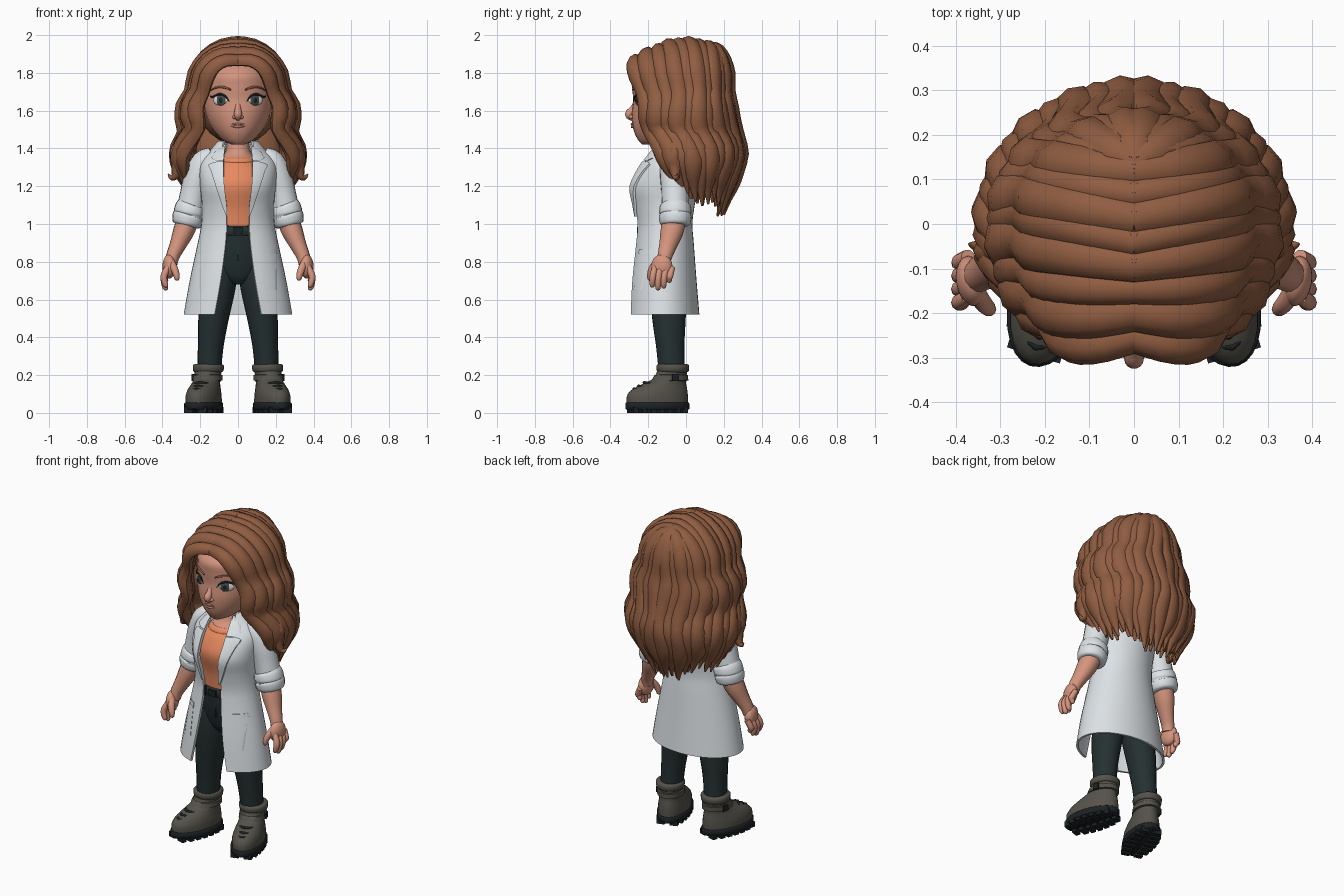
import bpy, bmesh, random
from math import sin, cos, pi, radians, asin
from mathutils import Vector, Matrix

random.seed(4)
if "Cube" in bpy.data.objects:
    bpy.data.objects.remove(bpy.data.objects["Cube"])


def material(name, r, g, b):
    m = bpy.data.materials.new(name)
    m.use_nodes = True
    m.diffuse_color = (r, g, b, 1)
    shader = m.node_tree.nodes["Principled BSDF"]
    shader.inputs["Base Color"].default_value = (r, g, b, 1)
    shader.inputs["Roughness"].default_value = 0.8
    return m


HAIR = material("brown hair", .28, .11, .053)
SKIN = material("skin", .66, .3, .21)
SHIRT = material("orange shirt", .83, .26, .12)
COAT = material("white coat", .72, .76, .79)
TROUSER = material("dark trousers", .018, .03, .031)
BOOT = material("grey boot", .09, .085, .068)
SOLE = material("black sole", .012, .016, .018)
WHITE = material("eye white", .75, .74, .72)
IRIS = material("iris", .055, .078, .075)
LIP = material("lips", .5, .2, .15)


def finish(name, bm, mat, mirror=False, matrix=None):
    if matrix:
        bm.transform(matrix)
    bmesh.ops.recalc_face_normals(bm, faces=bm.faces)
    me = bpy.data.meshes.new(name)
    bm.to_mesh(me)
    bm.free()
    me.materials.append(mat)
    me.shade_smooth()
    me.set_sharp_from_angle(angle=radians(50))
    ob = bpy.data.objects.new(name, me)
    bpy.context.collection.objects.link(ob)
    if mirror:
        ob.modifiers.new("mirror", 'MIRROR').use_mirror_merge = False


def skin_rings(name, strips, mat, **kw):
    """Bridge each list of closed rings into a capped solid."""
    bm = bmesh.new()
    for rings in strips:
        vs = [[bm.verts.new(p) for p in ring] for ring in rings]
        n = len(vs[0])
        for a, b in zip(vs, vs[1:]):
            for i in range(n):
                j = (i + 1) % n
                bm.faces.new((a[i], a[j], b[j], b[i]))
        bm.faces.new(vs[0])
        bm.faces.new(vs[-1])
    finish(name, bm, mat, **kw)


def dense(rows, k=4):
    """Catmull-Rom refinement of rows of values."""
    out = []
    for i in range(len(rows) - 1):
        a, b, c, d = (rows[max(0, min(len(rows) - 1, i + o))] for o in (-1, 0, 1, 2))
        for s in range(k):
            t = s / k
            out.append([q + t / 2 * (r - p + t * (2*p - 5*q + 4*r - u + t * (3*q - p - 3*r + u)))
                        for p, q, r, u in zip(a, b, c, d)])
    return out + [list(rows[-1])]


def at(rows, z):
    """Interpolate rows by their first value."""
    rows = sorted(rows)
    z = max(rows[0][0], min(rows[-1][0], z))
    for a, b in zip(rows, rows[1:]):
        if z <= b[0]:
            t = (z - a[0]) / (b[0] - a[0])
            return [p + (q - p) * t for p, q in zip(a, b)]


def front_y(rows, x, z):
    _, rx, cy, ry = at(rows, z)[:4]
    return cy - ry * cos(asin(min(.99, abs(x) / rx)))


def loft(name, rows, mat, k=4, n=28, **kw):
    """Stack of ellipses given as height, half width, centre y, half depth."""
    rings = [[(rx * sin(2*pi*i/n), cy - ry * cos(2*pi*i/n), z) for i in range(n)]
             for z, rx, cy, ry in dense(rows, k)]
    skin_rings(name, [rings], mat, **kw)


def tube_rings(pts, sides=8, wide=1, deep=1, centre=False, k=3):
    pts = dense(pts, k)
    rings = []
    for i, p in enumerate(pts):
        pos = Vector(p[:3])
        t = (Vector(pts[min(i+1, len(pts)-1)][:3]) - Vector(pts[max(i-1, 0)][:3])).normalized()
        out = pos - Vector((0, 0, min(pos.z, 1.65))) if centre else Vector((.02, -1, .1))
        out = (out - t * out.dot(t)).normalized()
        side, r = t.cross(out), max(p[3], .002)
        rings.append([pos + side * (r*wide*cos(2*pi*j/sides)) + out * (r*deep*sin(2*pi*j/sides))
                      for j in range(sides)])
    return rings


def tube(name, pts, mat, sides=10, wide=1, deep=1, **kw):
    skin_rings(name, [tube_rings(pts, sides, wide, deep)], mat, **kw)


def ball(name, c, r, mat, turn=0, mirror=False):
    bm = bmesh.new()
    bmesh.ops.create_uvsphere(bm, u_segments=20, v_segments=14, radius=1)
    m = Matrix.Translation(c) @ Matrix.Rotation(radians(turn), 4, 'Z') @ Matrix.Diagonal((*r, 1))
    finish(name, bm, mat, mirror=mirror, matrix=m)


def boxes(name, items, mat, **kw):
    bm = bmesh.new()
    for c, s in items:
        bmesh.ops.create_cube(bm, size=1, matrix=Matrix.Translation(c) @ Matrix.Diagonal((*s, 1)))
    finish(name, bm, mat, **kw)


# Head, face and neck
head = dense([(1.42, .03, -.19, .04), (1.44, .075, -.155, .095), (1.48, .118, -.115, .157),
              (1.53, .152, -.09, .194), (1.59, .174, -.08, .207), (1.66, .184, -.075, .205),
              (1.73, .18, -.07, .215), (1.8, .165, -.065, .212), (1.88, .1, -.05, .12)])
loft("head", head, SKIN, k=1)
loft("neck", [(1.3, .115, -.1, .115), (1.345, .095, -.092, .1), (1.39, .063, -.085, .066),
              (1.5, .055, -.08, .055)], SKIN)
tube("nose", [(0, -.264, 1.645, .014), (0, -.282, 1.61, .016), (0, -.303, 1.58, .022),
              (0, -.283, 1.553, .01)], SKIN, 14)
ball("nostril", (.017, -.285, 1.567), (.013, .018, .011), SKIN, mirror=True)
ball("ear", (.18, -.09, 1.6), (.016, .032, .045), SKIN, mirror=True)
ey = front_y(head, .093, 1.655)
ball("eye_white", (.093, ey + .005, 1.655), (.043, .011, .028), WHITE, 28, True)
ball("iris", (.09, ey - .002, 1.655), (.03, .008, .029), IRIS, 28, True)
ball("pupil", (.09, ey - .006, 1.655), (.015, .006, .017), SOLE, 28, True)
for name, mat, arc in (
        ("upper_lash", SOLE, [(.047, 1.648, .002), (.068, 1.678, .005), (.1, 1.687, .006), (.135, 1.672, .005), (.148, 1.678, .002)]),
        ("eyebrow", HAIR, [(.038, 1.71, .004), (.075, 1.724, .006), (.115, 1.723, .005), (.148, 1.706, .003)])):
    tube(name, [(x, front_y(head, x, z) - .003, z, r) for x, z, r in arc], mat, mirror=True)
for name, z, r in (("upper_lip", 1.529, .007), ("lower_lip", 1.516, .009)):
    tube(name, [(x, front_y(head, x, z) - .002 + abs(x) * .1, z, r * (1 - abs(x) * 22))
                for x in (-.038, -.018, 0, .018, .038)], LIP)

# Hair: wavy strands swept from the parting down an envelope
ENV = dense([(1.7, .274, .37, .248, 41), (1.6, .322, .35, .262, 42), (1.5, .305, .325, .275, 46),
             (1.4, .352, .3, .324, 55), (1.3, .335, .28, .292, 62), (1.2, .305, .2, .265, 70),
             (1.02, .25, .15, .21, 76)])


def hair_point(s, z, scale):
    _, rx, rf, rb, start = at(ENV, z)
    a = radians(start + (180 - start) * s)
    return Vector((rx * sin(a), -cos(a) * (rf if cos(a) > 0 else rb), z)) * scale


def strand(s, scale, r):
    y0 = min(.14, -.285 + s * .65)
    top = 1.985 - 1.5 * y0 * y0 - (1 - scale) * .25
    rim = hair_point(s, 1.7, scale)
    front = max(0, 1 - 3 * s)
    pts = []
    for t in (0, 22, 45, 68):
        q = radians(t)
        pts.append((rim.x * sin(q) - .006, y0 + (rim.y - y0) * sin(q) - .045 * sin(2 * q) * front,
                    1.7 + (top - 1.7) * cos(q) ** .95 + .02 * sin(2 * q) * front, r * (.75 + t / 250)))
    end = 1.22 - .15 * min(1, s * 1.5) + random.uniform(-.045, .04)
    steps = 8
    for i in range(steps + 1):
        f = i / steps
        z = 1.7 + (end - 1.7) * f
        p = hair_point(s + .018 * sin(f * 11 + s * 4), z, scale)
        pts.append((p.x, p.y, z, r * (1.05 - .15 * cos(f * 14)) * (1 if f < .7 else (1.04 - f) / .34)))
    return tube_rings(pts, 8, 1.1, .85, centre=True, k=2)


N = 12
skin_rings("hair_strands", [strand((i + .5) / N, .92, .041 + .008 * (i % 2)) for i in range(N)],
           HAIR, mirror=True)
skin_rings("hair_underlayer", [strand((i + 1) / N, .8, .055) for i in range(2, N - 1)],
           HAIR, mirror=True)
tube("hair_side_curl", [(.3, -.06, 1.46, .02), (.325, -.06, 1.38, .036), (.318, -.06, 1.31, .034),
                        (.33, -.055, 1.26, .024), (.352, -.05, 1.245, .014), (.37, -.045, 1.265, .003)],
     HAIR, 8, mirror=True)
ball("hair_crown", (0, .01, 1.69), (.235, .215, .27), HAIR)
ball("hair_back", (0, .13, 1.38), (.24, .12, .22), HAIR)

# Shirt and trousers
loft("shirt", [(.96, .155, -.115, .12), (1.08, .155, -.115, .13), (1.2, .17, -.12, .152),
               (1.28, .165, -.105, .138), (1.325, .115, -.097, .115), (1.345, .095, -.092, .1)], SHIRT)
loft("shirt_neckband", [(1.32, .108, -.096, .112), (1.33, .113, -.095, .116), (1.348, .1, -.093, .106),
                        (1.352, .086, -.092, .092)], SHIRT, k=2)
loft("trouser_hips", [(.68, .04, -.1, .06), (.73, .13, -.1, .095), (.85, .17, -.105, .122),
                      (.97, .155, -.115, .125)], TROUSER)
tube("trouser_leg", [(.09, -.1, .82, .088), (.1, -.095, .7, .096), (.13, -.09, .5, .083),
                     (.145, -.083, .35, .07), (.153, -.075, .2, .064)], TROUSER, 18, .97, 1.08, mirror=True)
loft("belt", [(.94, .16, -.115, .133), (.945, .165, -.115, .137), (.985, .163, -.115, .136),
              (.99, .155, -.115, .13)], TROUSER, k=1)
boxes("belt_buckle", [((0, -.254, .965), (.05, .01, .038))], SOLE)
boxes("belt_loop", [((.055, -.244, .965), (.012, .016, .058))], TROUSER, mirror=True)
boxes("trouser_fly", [((0, -.226, .87), (.012, .012, .13))], TROUSER)

# Coat: open shell with height, half width, centre y, half depth, front gap
coat = dense([(.52, .282, -.12, .185, .122), (.7, .25, -.12, .17, .09), (.9, .207, -.115, .15, .064),
              (1.0, .188, -.115, .143, .06), (1.1, .185, -.117, .157, .062), (1.2, .195, -.118, .175, .075),
              (1.3, .2, -.1, .145, .078), (1.36, .17, -.085, .118, .075), (1.42, .095, -.07, .09, .062)])


def open_ring(z, rx, cy, ry, gap, n=36):
    a = asin(gap / rx)
    arc = [a + (2*pi - 2*a) * i / n for i in range(n + 1)]
    outer = [((rx + .006) * sin(b), cy - (ry + .006) * cos(b), z) for b in arc]
    return outer + [((rx - .007) * sin(b), cy - (ry - .007) * cos(b), z) for b in reversed(arc)]


skin_rings("coat", [[open_ring(*row) for row in coat]], COAT)
skin_rings("coat_collar", [[open_ring(*row) for row in dense(
    [(1.38, .15, -.07, .118, .085), (1.41, .125, -.065, .106, .08), (1.44, .1, -.062, .092, .073)])]], COAT)


def patch(name, rows, offset, thick):
    """Panel lying on the coat front; rows give height, inner x, outer x."""
    rings = []
    for z, a, b in rows:
        line = [(x, front_y(coat, x, z) - offset) for x in (a + (b - a) * i / 6 for i in range(7))]
        rings.append([(x, y, z) for x, y in line] + [(x, y + thick, z) for x, y in reversed(line)])
    skin_rings(name, [rings], COAT, mirror=True)


patch("lapel", dense([(1.04, .058, .062), (1.1, .06, .085), (1.2, .072, .118), (1.28, .077, .143),
                      (1.315, .077, .155), (1.33, .076, .115)], 3), .019, .018)
patch("lapel_collar", [(1.335, .076, .118), (1.35, .075, .142), (1.38, .072, .125), (1.41, .068, .09)], .017, .016)
patch("pocket", [(z, .138, .205) for z in (.65, .7, .75, .8, .85)], .009, .008)
patch("pocket_flap", [(z, .134, .21) for z in (.84, .85, .865)], .013, .012)

# Arms and hands
tube("sleeve", [(.13, -.075, 1.365, .045), (.175, -.07, 1.33, .068), (.21, -.062, 1.25, .075),
                (.235, -.058, 1.16, .072), (.258, -.057, 1.05, .072)], COAT, 18, mirror=True)
tube("sleeve_cuff", [(.245, -.056, 1.105, .06), (.248, -.056, 1.098, .08), (.255, -.057, 1.06, .086),
                     (.257, -.057, 1.05, .08), (.26, -.057, 1.04, .087), (.267, -.058, 1.0, .08),
                     (.269, -.058, .99, .06)], COAT, 20, mirror=True)
tube("forearm", [(.262, -.06, 1.03, .058), (.288, -.075, .96, .056), (.318, -.095, .89, .044),
                 (.345, -.112, .83, .036), (.355, -.12, .79, .034)], SKIN, 14, 1, 1.1, mirror=True)
ball("palm", (.365, -.128, .775), (.034, .057, .064), SKIN, -10, True)
for i, name in enumerate(("index", "middle", "ring", "little")):
    y, low = -.172 + i * .03, (.665, .65, .66, .69)[i]
    tube(name + "_finger", [(.372, y + .008, .77, .017), (.392, y - .003, .725, .018),
                            (.388, y - .006, low + .025, .016), (.38, y - .006, low + .006, .012),
                            (.377, y - .006, low, .004)], SKIN, mirror=True)
tube("thumb", [(.355, -.15, .8, .02), (.338, -.178, .765, .02), (.326, -.19, .73, .017),
               (.323, -.192, .708, .012), (.322, -.192, .7, .004)], SKIN, mirror=True)

# Boots, built along the foot and turned outward
foot = dict(mirror=True, matrix=Matrix.Translation((.157, -.07, 0)) @ Matrix.Rotation(radians(17), 4, 'Z'))
loft("boot_upper", [(.04, .087, -.085, .168), (.09, .086, -.085, .167), (.125, .079, -.072, .15),
                    (.155, .071, -.045, .117), (.185, .068, -.015, .088), (.24, .073, 0, .078)], BOOT, **foot)
loft("boot_sole", [(.018, .09, -.085, .17), (.022, .094, -.085, .175), (.05, .094, -.085, .175),
                   (.056, .088, -.085, .17)], SOLE, k=1, **foot)
lugs = []
for i in range(7):
    y = .05 - i * .045
    w = .088 * (1 - ((y + .085) / .19) ** 2) ** .5
    lugs += [((sx * w * .62, y, .016), (w * .76, .03, .032)) for sx in (-1, 1)]
boxes("sole_lugs", lugs, SOLE, **foot)
loft("boot_collar", [(.215, .07, 0, .075), (.222, .08, 0, .085), (.25, .082, 0, .087),
                     (.258, .072, 0, .078)], BOOT, k=2, **foot)
loft("boot_strap", [(.17, .07, -.015, .09), (.172, .078, -.015, .098), (.2, .077, -.008, .09),
                    (.203, .068, -.008, .08)], BOOT, k=1, **foot)
boxes("strap_buckle", [((.078, -.01, .187), (.012, .035, .036))], SOLE, **foot)
for i, (y, z) in enumerate(((-.212, .122), (-.186, .138), (-.155, .157))):
    tube(f"boot_lace_{i + 1}", [(-.04, y + .026, z - .004, .007), (0, y - .004, z + .004, .008),
                                (.04, y + .026, z - .004, .007)], SOLE, **foot)
